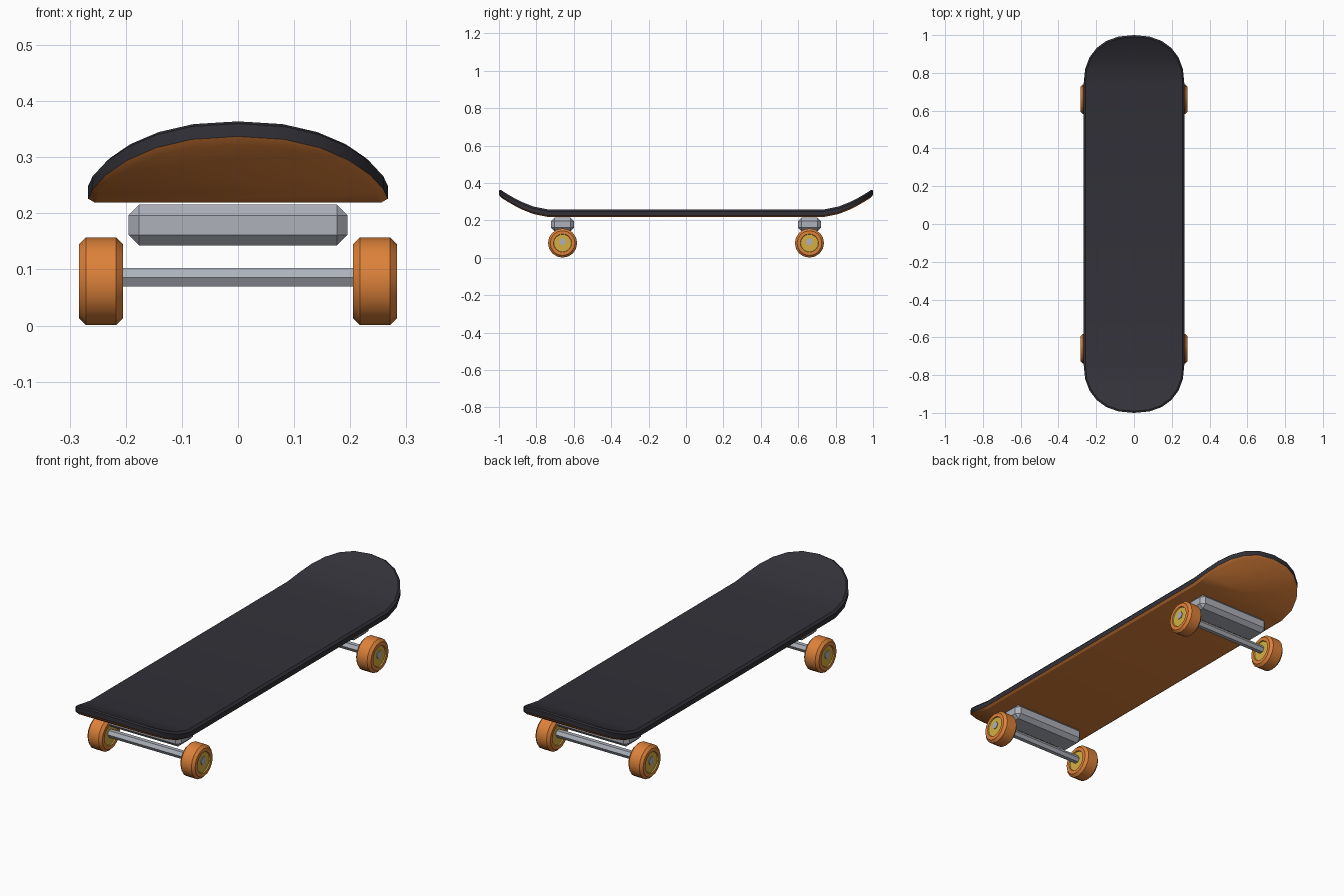
import bpy, bmesh, math

if "Cube" in bpy.data.objects:
    bpy.data.objects.remove(bpy.data.objects["Cube"])


def material(name, rgb):
    m = bpy.data.materials.new(name)
    m.diffuse_color = (*rgb, 1)
    m.use_nodes = True
    m.node_tree.nodes["Principled BSDF"].inputs["Base Color"].default_value = m.diffuse_color
    return m


GRIP = material("grip_black", (0.032, 0.031, 0.040))
ORANGE = material("orange", (0.72, 0.22, 0.042))
METAL = material("metal_grey", (0.42, 0.44, 0.49))
GOLD = material("hub_gold", (0.66, 0.43, 0.055))


def finish(bm, name, mats, smooth=False):
    bmesh.ops.recalc_face_normals(bm, faces=bm.faces)
    me = bpy.data.meshes.new(name)
    bm.to_mesh(me)
    bm.free()
    for m in mats:
        me.materials.append(m)
    ob = bpy.data.objects.new(name, me)
    bpy.context.collection.objects.link(ob)
    if smooth:
        bpy.ops.object.select_all(action='DESELECT')
        ob.select_set(True)
        bpy.context.view_layer.objects.active = ob
        bpy.ops.object.shade_smooth_by_angle(angle=math.radians(30))
    return ob


def bridge(bm, a, b, mat):
    n = len(a)
    for i in range(n):
        f = bm.faces.new((a[i], a[(i + 1) % n], b[(i + 1) % n], b[i]))
        f.material_index = mat


# Deck: rounded outline, both ends kicked upward
SEG = 12
START, END_LEN, HALF_W, KICK = 0.74, 0.26, 0.267, 0.111


def deck_ring(bm, inset, z):
    pts = []
    for end in (1, -1):
        for j in range(SEG + 1):
            a = math.pi * j / SEG
            c, s = math.cos(a), max(math.sin(a), 0)
            x = math.copysign(abs(c) ** 0.87, c) * (HALF_W - inset)
            if abs(c) < 1e-6:
                x = 0
            y = START + (s ** 0.87 if s > 1e-6 else 0) * (END_LEN - inset)
            lift = KICK * ((y - START) / END_LEN) ** 1.6
            pts.append(bm.verts.new((end * x, end * y, z + lift)))
    return pts


def deck_cap(bm, r, mat):
    h = SEG // 2
    faces = [(r[0], r[SEG], r[SEG + 1], r[2 * SEG + 1])]
    for o in (0, SEG + 1):
        for j in range(h - 1):
            faces.append((r[o + j], r[o + j + 1], r[o + SEG - 1 - j], r[o + SEG - j]))
        faces.append((r[o + h - 1], r[o + h], r[o + h + 1]))
    for f in faces:
        bm.faces.new(f).material_index = mat


bm = bmesh.new()
rings = [deck_ring(bm, i, z) for i, z in
         ((0.012, 0.219), (0, 0.226), (0, 0.249), (0.009, 0.259))]
for k, mat in enumerate((1, 0, 0)):
    bridge(bm, rings[k], rings[k + 1], mat)
deck_cap(bm, rings[0], 1)
deck_cap(bm, rings[-1], 0)
finish(bm, "deck", [GRIP, ORANGE], True)


# Solids turned around the x axis
def lathe(name, profile, centre, sides, mats, hub_radius=0, smooth=False):
    bm = bmesh.new()
    cx, cy, cz = centre
    rings = []
    for x, r in profile:
        rings.append([bm.verts.new((cx + x, cy + r * math.cos(2 * math.pi * i / sides),
                                    cz + r * math.sin(2 * math.pi * i / sides)))
                      for i in range(sides)])
    for k in range(len(rings) - 1):
        hub = max(profile[k][1], profile[k + 1][1]) <= hub_radius
        bridge(bm, rings[k], rings[k + 1], int(hub))
    for r in (rings[0], rings[-1]):
        bm.faces.new(r).material_index = 1 if hub_radius else 0
    return finish(bm, name, mats, smooth)


HALF_WHEEL = [(0.034, 0.047), (0.039, 0.049), (0.039, 0.066), (0.027, 0.078)]
WHEEL = [(-x, r) for x, r in HALF_WHEEL] + HALF_WHEEL[::-1]

for end, y in (("front", -0.66), ("back", 0.66)):
    # Truck block with chamfered edges
    bm = bmesh.new()
    bmesh.ops.create_cube(bm, size=1)
    for v in bm.verts:
        v.co = (v.co.x * 0.39, y + v.co.y * 0.123, 0.179 + v.co.z * 0.073)
    bmesh.ops.bevel(bm, geom=bm.edges[:], offset=0.019, segments=1, affect='EDGES')
    finish(bm, end + "_truck", [METAL])
    # Axle
    lathe(end + "_axle", [(-0.281, 0.019), (0.281, 0.019)], (0, y, 0.086), 6, [METAL])
    # Wheels with gold hubs
    for side, x in (("left", -0.244), ("right", 0.244)):
        lathe(f"{end}_{side}_wheel", WHEEL, (x, y, 0.079), 16, [ORANGE, GOLD], 0.05, True)
